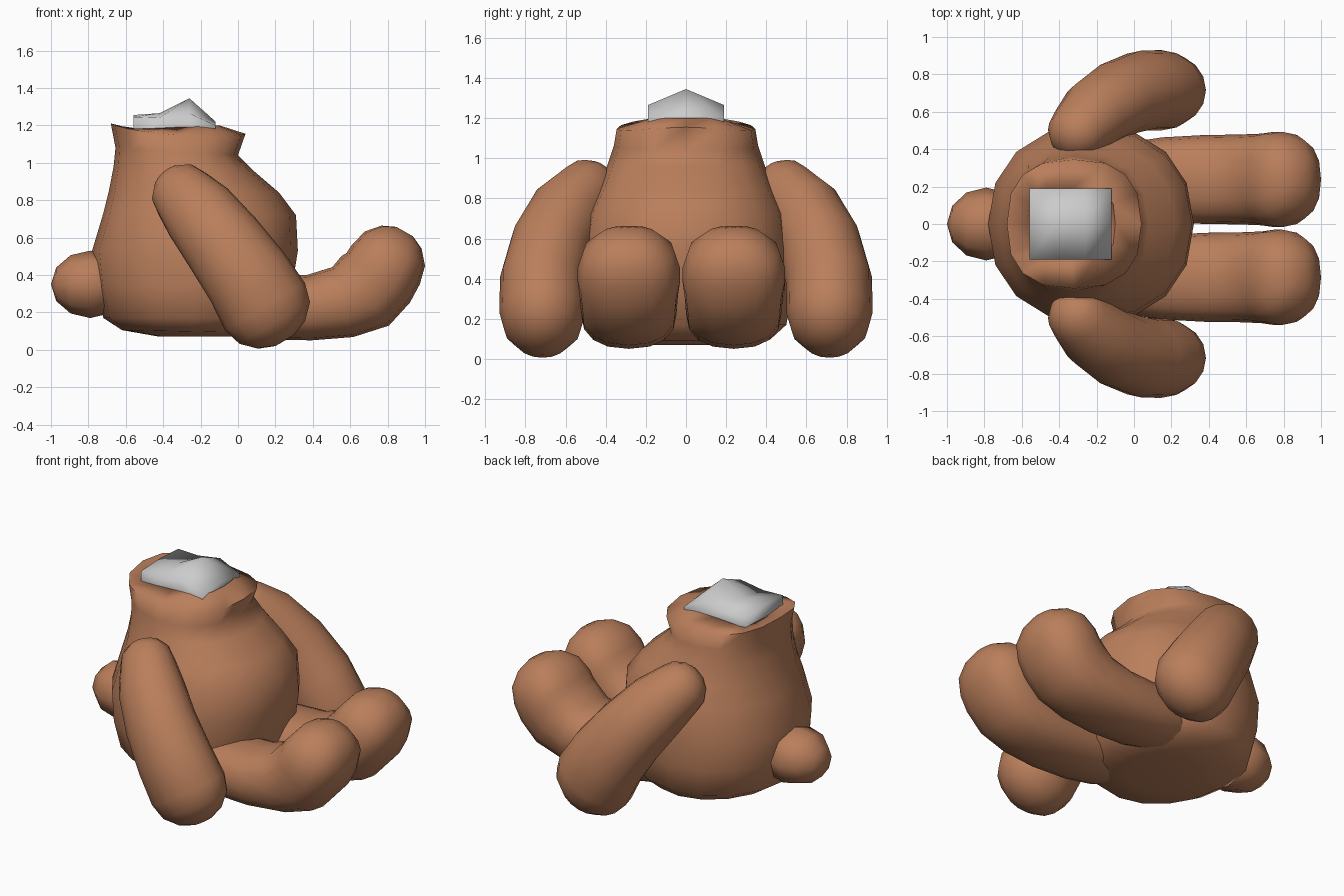
import bpy, bmesh, math
from mathutils import Vector

if "Cube" in bpy.data.objects:
    bpy.data.objects.remove(bpy.data.objects["Cube"])

fur = bpy.data.materials.new("brown_fur")
fur.diffuse_color = (0.49, 0.21, 0.105, 1)
fur.use_nodes = True
fur.node_tree.nodes["Principled BSDF"].inputs["Base Color"].default_value = fur.diffuse_color


def make_object(name, bm, mat=None, angle=60):
    bmesh.ops.recalc_face_normals(bm, faces=bm.faces)
    me = bpy.data.meshes.new(name)
    bm.to_mesh(me)
    bm.free()
    ob = bpy.data.objects.new(name, me)
    bpy.context.collection.objects.link(ob)
    if mat:
        me.materials.append(mat)
    bpy.ops.object.select_all(action='DESELECT')
    ob.select_set(True)
    bpy.context.view_layer.objects.active = ob
    bpy.ops.object.shade_smooth_by_angle(angle=math.radians(angle))
    return ob


def skin_rings(bm, rings):
    """Bridge rings of points, close both ends with fans."""
    vs = [[bm.verts.new(p) for p in r] for r in rings]
    n = len(rings[0])
    for a, b in zip(vs, vs[1:]):
        for i in range(n):
            bm.faces.new((a[i], a[(i + 1) % n], b[(i + 1) % n], b[i]))
    for end in (vs[0], vs[-1]):
        c = bm.verts.new(sum((v.co for v in end), Vector()) / n)
        for i in range(n):
            bm.faces.new((end[i], end[(i + 1) % n], c))


def squared(t, power):
    return math.copysign(abs(t) ** power, t)


def limb(name, path, power=1.0, n=16):
    """Sweep an oval along a path of (x, y, z, in-plane radius, side radius), with domed ends."""
    pts = [Vector(p[:3]) for p in path]
    dirs = [(pts[min(i + 1, len(pts) - 1)] - pts[max(i - 1, 0)]).normalized()
            for i in range(len(pts))]
    sections = [(c, d, p[3], p[4]) for c, d, p in zip(pts, dirs, path)]

    def dome(sec, sign):
        c, d, u, v = sec
        r = min(u, v)
        return [(c + d * sign * r * math.sin(math.radians(a)), d,
                 u * math.cos(math.radians(a)), v * math.cos(math.radians(a)))
                for a in (28, 54, 76)]
    sections = dome(sections[0], -1)[::-1] + sections + dome(sections[-1], 1)
    rings = []
    for c, d, u, v in sections:
        side = (Vector((0, 1, 0)) - d * d.y).normalized()
        up = side.cross(d)
        angles = [2 * math.pi * i / n for i in range(n)]
        rings.append([c + up * u * squared(math.cos(a), power)
                      + side * v * squared(math.sin(a), power) for a in angles])
    bm = bmesh.new()
    skin_rings(bm, rings)
    return make_object(name, bm, fur)


# Torso: x back, x front, half width, z back, z front, side drop, squareness;
# the last rows fold into the neck hole
profile = [
    (-0.42, 0.00, 0.22, 0.07, 0.07, 0, 1), (-0.62, 0.14, 0.42, 0.105, 0.09, 0, 1),
    (-0.72, 0.24, 0.50, 0.17, 0.17, 0, .95), (-0.76, 0.29, 0.53, 0.34, 0.34, 0, .92),
    (-0.78, 0.32, 0.53, 0.53, 0.53, 0, .92), (-0.72, 0.31, 0.50, 0.73, 0.72, 0, .92),
    (-0.69, 0.22, 0.44, 0.85, 0.84, 0, .92), (-0.665, 0.08, 0.39, 0.98, 0.96, 0, .9),
    (-0.655, 0.00, 0.36, 1.08, 1.04, 0, .85), (-0.68, 0.04, 0.345, 1.21, 1.155, .035, .78),
    (-0.57, -0.10, 0.19, 1.18, 1.20, 0, .6), (-0.55, -0.13, 0.17, 1.11, 1.11, 0, .6),
]
rings = []
for xb, xf, hy, zb, zf, drop, pw in profile:
    ring = []
    for i in range(16):
        a = 2 * math.pi * i / 16
        c, s = squared(math.cos(a), pw), squared(math.sin(a), pw)
        t = (c + 1) / 2
        ring.append(Vector((xb + (xf - xb) * t, hy * s, zb + (zf - zb) * t - drop * s * s)))
    rings.append(ring)
bm = bmesh.new()
skin_rings(bm, rings)
make_object("torso", bm, fur, 88)

# Arms and legs, mirrored across y (the right leg sits slightly further out)
for side, s, leg_y in (("right", -1, -0.285), ("left", 1, 0.238)):
    limb(side + "_arm", [
        (-0.295, s * 0.50, 0.83, 0.17, 0.16),
        (-0.21, s * 0.585, 0.735, 0.20, 0.19),
        (-0.08, s * 0.67, 0.57, 0.22, 0.205),
        (0.05, s * 0.713, 0.39, 0.235, 0.215),
        (0.145, s * 0.715, 0.23, 0.248, 0.215)])
    limb(side + "_leg", [
        (-0.02, leg_y, 0.23, 0.15, 0.20),
        (0.15, leg_y, 0.225, 0.17, 0.225),
        (0.38, leg_y, 0.225, 0.175, 0.238),
        (0.56, leg_y, 0.255, 0.195, 0.24),
        (0.68, leg_y, 0.315, 0.225, 0.245),
        (0.75, leg_y, 0.385, 0.215, 0.255),
        (0.79, leg_y, 0.455, 0.21, 0.255)], power=0.85)

# Tail
bm = bmesh.new()
bmesh.ops.create_uvsphere(bm, u_segments=8, v_segments=6, radius=1)
for v in bm.verts:
    x, y, z = v.co
    v.co = (-0.79 - 0.21 * z, 0.195 * y, 0.35 + 0.18 * x)
make_object("tail", bm, fur, 88)

# Stuffing lump rising out of the neck
xs, ys = (-0.56, -0.42, -0.26, -0.12), (-0.19, 0.0, 0.19)
heights = ((1.245, 1.255, 1.245), (1.24, 1.265, 1.24), (1.265, 1.345, 1.265), (1.20, 1.22, 1.20))
bm = bmesh.new()
top = [[bm.verts.new((x, y, h)) for y, h in zip(ys, row)] for x, row in zip(xs, heights)]
for i in range(3):
    for j in range(2):
        bm.faces.new((top[i][j], top[i + 1][j], top[i + 1][j + 1], top[i][j + 1]))
rim = [e for e in bm.edges if e.is_boundary]
skirt = bmesh.ops.extrude_edge_only(bm, edges=rim)["geom"]
for v in skirt:
    if isinstance(v, bmesh.types.BMVert):
        v.co.z = 1.175
make_object("stuffing", bm, None, 100)
